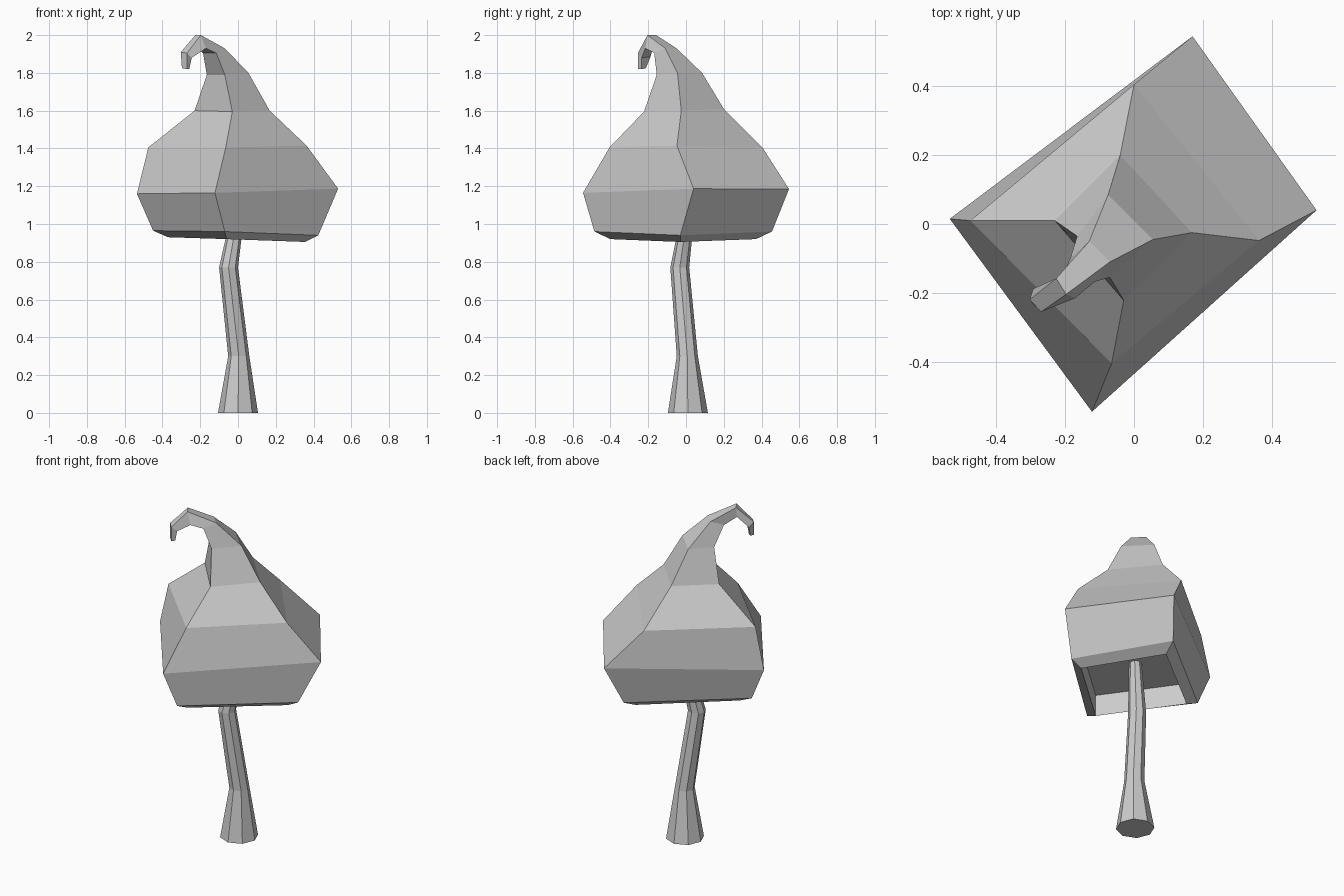
import bpy, bmesh, math


def loft(name, rings):
    """Skin equal-sized rings of points with flat quads and cap both ends."""
    bm = bmesh.new()
    loops = [[bm.verts.new(p) for p in ring] for ring in rings]
    n = len(loops[0])
    for lo, hi in zip(loops, loops[1:]):
        for i in range(n):
            j = (i + 1) % n
            bm.faces.new((lo[i], lo[j], hi[j], hi[i]))
    bm.faces.new(loops[0][::-1])
    bm.faces.new(loops[-1])
    bmesh.ops.recalc_face_normals(bm, faces=bm.faces)
    mesh = bpy.data.meshes.new(name)
    bm.to_mesh(mesh)
    bm.free()
    obj = bpy.data.objects.new(name, mesh)
    bpy.context.collection.objects.link(obj)
    return obj


# Stem: bent eight-sided tube (x, y, z, radius)
stem_path = [(0, .01, 0, .106), (.004, .007, .3, .056),
             (-.05, -.033, .77, .05), (0, .01, 1.06, .035)]
loft("stem", [[(x + r * math.cos(i * math.pi / 4),
                y + r * math.sin(i * math.pi / 4), z) for i in range(8)]
              for x, y, z, r in stem_path])

# Cap body: four-cornered rings (left, front, right, back),
# from the recessed ceiling around the lip and up to the neck
body = [
    [(-.37, .01, 1.06), (-.06, -.40, 1.05), (.355, -.03, 1.04), (.08, .37, 1.05)],
    [(-.37, .01, .93), (-.06, -.40, .92), (.355, -.03, .905), (.08, .37, .92)],
    [(-.45, .01, .965), (-.07, -.485, .96), (.425, -.03, .94), (.10, .455, .96)],
    [(-.535, .015, 1.16), (-.122, -.545, 1.165), (.53, .04, 1.187), (.17, .545, 1.185)],
    [(-.475, .01, 1.405), (-.065, -.405, 1.405), (.363, -.048, 1.415), (0, .405, 1.405)],
    [(-.23, .01, 1.60), (-.03, -.222, 1.595), (.168, -.025, 1.60), (-.04, .20, 1.61)],
    [(-.165, -.035, 1.79), (-.07, -.155, 1.79), (.055, -.045, 1.80), (-.075, .085, 1.80)],
]
# Curled tip
curl = [
    [(-.185, -.10, 1.905), (-.115, -.168, 1.905), (-.07, -.11, 1.93), (-.13, -.05, 1.93)],
    [(-.22, -.175, 1.935), (-.17, -.215, 1.93), (-.197, -.204, 2.0), (-.226, -.158, 2.0)],
    [(-.293, -.188, 1.885), (-.245, -.235, 1.88), (-.27, -.255, 1.905), (-.303, -.22, 1.91)],
    [(-.283, -.212, 1.825), (-.258, -.235, 1.82), (-.27, -.255, 1.82), (-.297, -.228, 1.825)],
]
loft("cap", body + curl)
